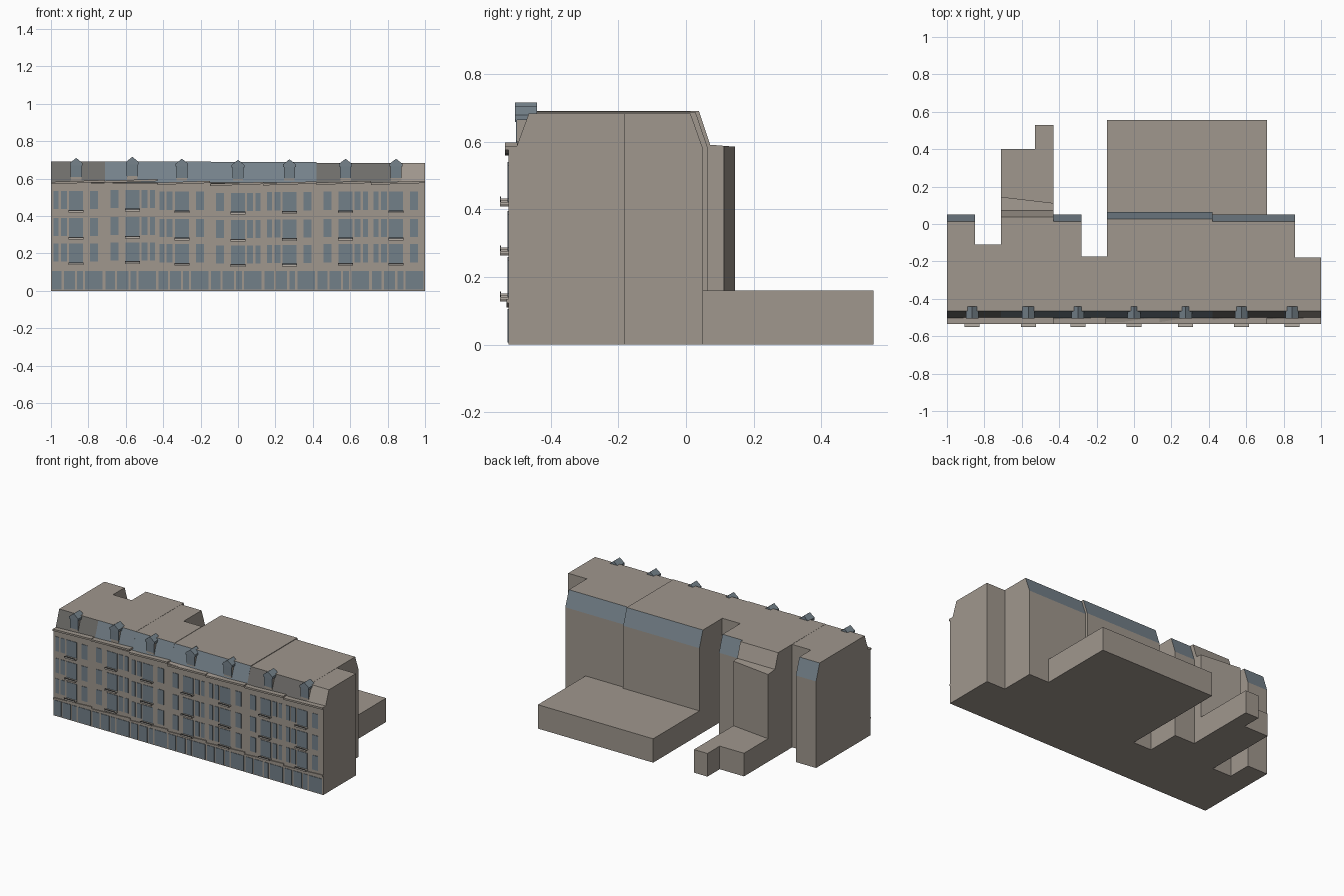
import bpy, bmesh

if "Cube" in bpy.data.objects:
    bpy.data.objects.remove(bpy.data.objects["Cube"])


def material(name, rgb):
    m = bpy.data.materials.new(name)
    m.diffuse_color = (*rgb, 1)
    m.use_nodes = True
    m.node_tree.nodes["Principled BSDF"].inputs["Base Color"].default_value = m.diffuse_color
    return m


STONE = material("taupe stone", (0.35, 0.31, 0.27))
SLATE = material("blue grey slate", (0.18, 0.225, 0.26))
DARK = material("dark roof", (0.16, 0.155, 0.145))
PALE = material("pale stone", (0.47, 0.43, 0.38))
GLASS = material("window glass", (0.17, 0.215, 0.25))
IRON = material("dark iron", (0.09, 0.09, 0.09))


def finish(name, bm, mats):
    bmesh.ops.recalc_face_normals(bm, faces=bm.faces)
    me = bpy.data.meshes.new(name)
    bm.to_mesh(me)
    bm.free()
    for m in mats:
        me.materials.append(m)
    ob = bpy.data.objects.new(name, me)
    bpy.context.collection.objects.link(ob)
    return ob


def loft(bm, ring_a, ring_b):
    """Closed solid between two matching rings; returns its side faces in order."""
    a = [bm.verts.new(p) for p in ring_a]
    b = [bm.verts.new(p) for p in ring_b]
    bm.faces.new(a)
    bm.faces.new(b[::-1])
    n = len(a)
    return [bm.faces.new((a[i], b[i], b[(i + 1) % n], a[(i + 1) % n])) for i in range(n)]


def box(bm, x0, x1, y0, y1, z0, z1):
    def ring(x):
        return [(x, y0, z0), (x, y1, z0), (x, y1, z1), (x, y0, z1)]
    return loft(bm, ring(x0), ring(x1))


FRONT = -0.525

# Main blocks: x0, x1, back y, roof z, sloped back, front roof colour, back roof colour
blocks = [
    (-1.0, -0.85, 0.05, 0.690, True, 1, 2),
    (-0.85, -0.71, -0.11, 0.690, False, 1, 0),
    (-0.71, -0.43, 0.075, 0.691, True, 2, 0),
    (-0.43, -0.28, 0.05, 0.690, True, 2, 2),
    (-0.28, -0.145, -0.175, 0.690, False, 2, 0),
    (-0.145, 0.42, 0.065, 0.688, True, 2, 2),
    (0.42, 0.71, 0.05, 0.684, True, 1, 2),
    (0.71, 0.86, 0.05, 0.684, True, 1, 2),
    (0.86, 1.0, -0.18, 0.683, False, 0, 0),
]
for i, (x0, x1, back, top, sloped, front_mat, back_mat) in enumerate(blocks):
    prof = [(FRONT, 0), (FRONT, 0.575), (-0.503, 0.58), (-0.465, top)]
    prof += [(back - 0.037, top), (back, 0.58)] if sloped else [(back, top)]
    prof += [(back, 0)]
    bm = bmesh.new()
    sides = loft(bm, [(x0, y, z) for y, z in prof], [(x1, y, z) for y, z in prof])
    sides[2].material_index = front_mat
    if sloped:
        sides[4].material_index = back_mat
    finish(f"house_block_{i + 1}", bm, [STONE, DARK, SLATE])

# Rear wing with a skewed back wall
bm = bmesh.new()
plan = [(-0.71, 0.0), (-0.43, 0.0), (-0.43, 0.112), (-0.71, 0.145)]
loft(bm, [(x, y, 0) for x, y in plan],
     [(x, y, 0.597 - 0.08 * max(0, y)) for x, y in plan])
finish("rear_wing", bm, [STONE])

# Low annexes behind
for name, dims in (("wide_annex", (-0.145, 0.71, 0.0, 0.555, 0, 0.16)),
                   ("narrow_annex", (-0.71, -0.43, 0.0, 0.40, 0, 0.155)),
                   ("annex_tail", (-0.53, -0.43, 0.40, 0.53, 0, 0.155))):
    bm = bmesh.new()
    box(bm, *dims)
    finish(name, bm, [STONE])

# Seven facade bays: left edge, right edge, centre, level shift
bays = [(-1.0, -0.715, -0.865, 0.004), (-0.715, -0.43, -0.565, 0.010),
        (-0.43, -0.15, -0.30, 0.0), (-0.15, 0.135, 0.0, -0.006),
        (0.135, 0.42, 0.275, -0.003), (0.42, 0.71, 0.575, 0.0),
        (0.71, 1.0, 0.845, 0.0)]
# Upper windows per floor: offset from centre, width (mirrored in every second bay)
panes = [(-0.107, 0.027), (-0.065, 0.032), (0, 0.075), (0.096, 0.043)]
floors = [0.152, 0.288, 0.433]

glass, shops, slabs, rails = (bmesh.new() for _ in range(4))
cornice, fascia = bmesh.new(), bmesh.new()
for k, (xl, xr, xc, dz) in enumerate(bays):
    flip = -1 if k % 2 else 1
    for z in floors:
        z += dz
        for off, w in panes:
            x = xc + flip * off
            low = 0.010 if off == 0 else 0
            box(glass, x - w / 2, x + w / 2, FRONT - 0.003, FRONT + 0.002, z - low, z + 0.097)
        # Balcony slab and thin railing
        box(slabs, xc - 0.04, xc + 0.04, -0.55, FRONT, z - 0.018, z - 0.011)
        box(rails, xc - 0.04, xc + 0.04, -0.55, -0.547, z - 0.011, z - 0.004)
    # Shop windows and door
    w = xr - xl
    for a, b in ((0.02, 0.20), (0.24, 0.45), (0.49, 0.60), (0.64, 0.97)):
        box(shops, xl + a * w, xl + b * w, FRONT - 0.003, FRONT + 0.002, 0.006, 0.106)

    # Shop fascia and eaves cornice, both rising slightly to the right
    def strip(bm, y0, y1, z0, z1, rise):
        loft(bm, [(xl, y0, z0), (xl, y1, z0), (xl, y1, z1), (xl, y0, z1)],
             [(xr, y0, z0 + rise), (xr, y1, z0 + rise), (xr, y1, z1 + rise), (xr, y0, z1 + rise)])
    strip(fascia, FRONT - 0.006, FRONT, 0.110, 0.121, 0.014)
    strip(cornice, -0.535, -0.500, 0.566 + dz, 0.578 + dz, 0.010)

    # Dormer: pale cheeks, glazed front, slate gable roof
    h = 0.603 + dz
    bm = bmesh.new()
    box(bm, xc - 0.028, xc + 0.028, -0.500, -0.455, h - 0.02, h + 0.066)
    finish(f"dormer_body_{k + 1}", bm, [STONE])
    bm = bmesh.new()
    box(bm, xc - 0.030, xc + 0.030, -0.503, -0.499, h, h + 0.07)
    finish(f"dormer_window_{k + 1}", bm, [GLASS])
    bm = bmesh.new()
    gable = [(-0.034, 0.062), (0.034, 0.062), (0.034, 0.076), (0, 0.103), (-0.034, 0.076)]
    loft(bm, [(xc + x, -0.506, h + z) for x, z in gable],
         [(xc + x, -0.44, h + z) for x, z in gable])
    finish(f"dormer_roof_{k + 1}", bm, [SLATE])

finish("upper_windows", glass, [GLASS])
finish("shop_windows", shops, [GLASS])
finish("balcony_slabs", slabs, [PALE])
finish("balcony_railings", rails, [IRON])
finish("shop_fascia", fascia, [STONE])
finish("eaves_cornice", cornice, [STONE])
